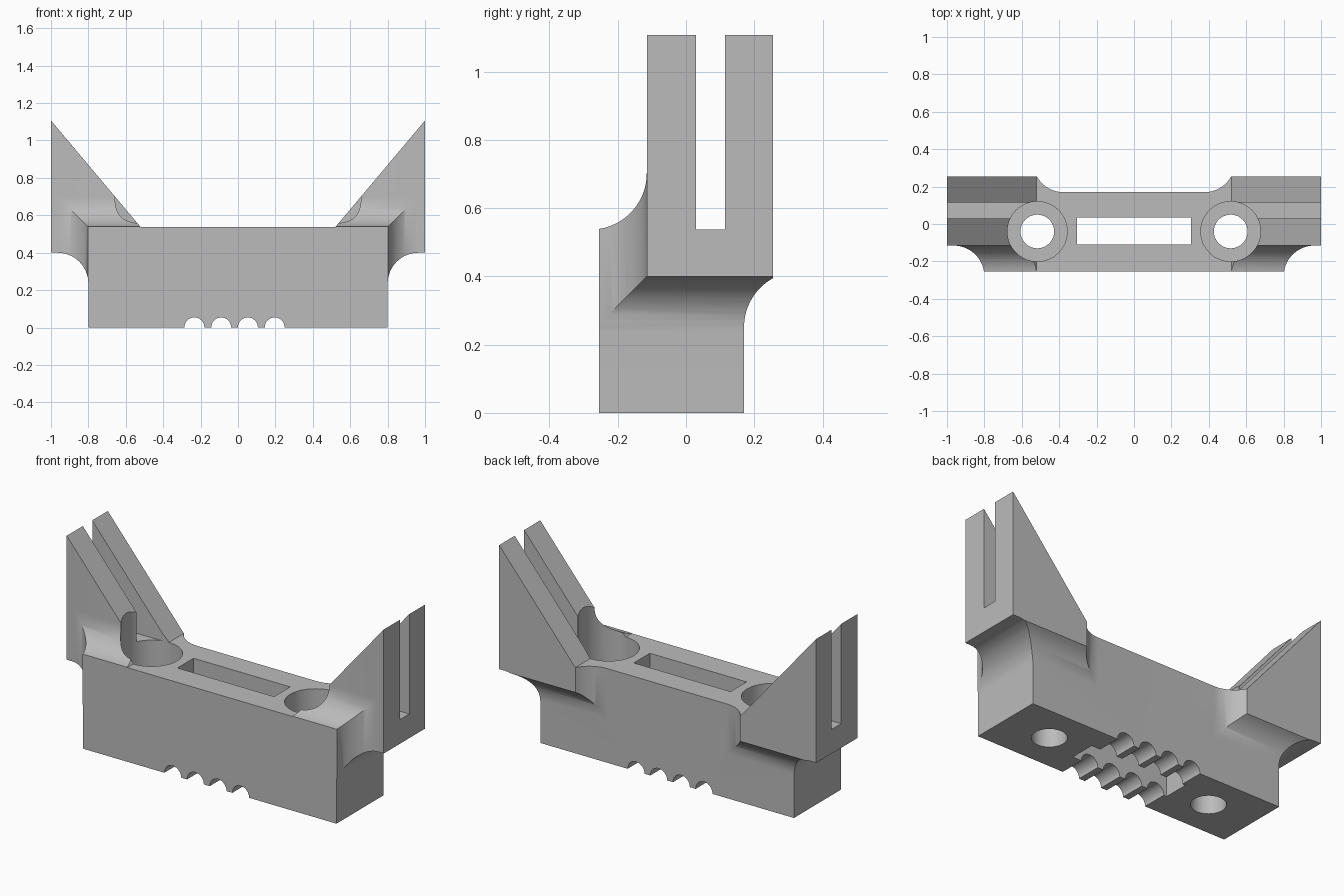
import bpy
import bmesh
from math import sin, cos, pi, sqrt

cube = bpy.data.objects.get("Cube")
if cube:
    bpy.data.objects.remove(cube)

TOP = 0.537       # height of the main block
R = 0.165         # fillet radius
STEPS = 14
FRONT, BACK = -0.255, 0.17
ARM_FRONT, ARM_BACK = -0.115, 0.255
BORE_X, BORE_Y = 0.517, -0.04


def make_object(name, bm):
    bmesh.ops.recalc_face_normals(bm, faces=bm.faces)
    mesh = bpy.data.meshes.new(name)
    bm.to_mesh(mesh)
    bm.free()
    ob = bpy.data.objects.new(name, mesh)
    bpy.context.collection.objects.link(ob)
    return ob


def loft(name, rings):
    """Closed solid through rings that have equal point counts."""
    bm = bmesh.new()
    rows = [[bm.verts.new(p) for p in ring] for ring in rings]
    n = len(rows[0])
    for a, b in zip(rows, rows[1:]):
        for i in range(n):
            j = (i + 1) % n
            bm.faces.new((a[i], a[j], b[j], b[i]))
    bm.faces.new(rows[0])
    bm.faces.new(rows[-1])
    return make_object(name, bm)


def box(name, x, y, z):
    return loft(name, [[(x[0], y[0], h), (x[1], y[0], h), (x[1], y[1], h), (x[0], y[1], h)] for h in z])


def upright(name, x, y, r, z):
    circle = [(x + r * cos(2 * pi * i / 64), y + r * sin(2 * pi * i / 64)) for i in range(64)]
    return loft(name, [[(u, v, h) for u, v in circle] for h in z])


def apply_modifier(ob, mod):
    bpy.ops.object.select_all(action="DESELECT")
    bpy.context.view_layer.objects.active = ob
    ob.select_set(True)
    bpy.ops.object.modifier_apply(modifier=mod.name)


def boolean(ob, other, operation):
    mod = ob.modifiers.new("cut", "BOOLEAN")
    mod.operation, mod.solver, mod.object = operation, "EXACT", other
    apply_modifier(ob, mod)
    bpy.data.objects.remove(other)


# Front outline of one half: block, sloped arm, rounded underside of the arm
outline = [(0, 0), (0, TOP), (0.52, TOP), (1, 1.107), (1, 0.4)]
for i in range(STEPS + 1):
    a = pi / 2 * (1 + i / STEPS)
    outline.append((0.965 + R * cos(a), 0.235 + R * sin(a)))
outline.append((0.8, 0))
bracket = loft("bracket", [[(x, y, z) for x, z in outline] for y in (-0.3, 0.3)])


# Depth envelope: flares in front of the arm and around its rear overhang
def section(y, x0, x1, z0, z1):
    return [(x0, y, z0), (x1, y, z0), (x1, y, z1), (x0, y, z1)]


rings = []
for i in range(STEPS + 1):
    y = FRONT + (ARM_FRONT - FRONT) * sin(pi / 2 * i / STEPS)
    e = R - sqrt(max(0, R * R - (y - ARM_FRONT + R) ** 2))
    rings.append(section(y, -0.1, 0.8 + e, -0.1, TOP + e))
rings.append(section(ARM_FRONT, -0.1, 1.1, -0.1, 1.3))
rings.append(section(BACK, -0.1, 1.1, -0.1, 1.3))
reach = sqrt(R * R - (BACK + R - ARM_BACK) ** 2)
for i in range(STEPS + 1):
    g = reach * (1 - i / STEPS)
    y = BACK + R - sqrt(R * R - (reach - g) ** 2)
    rings.append(section(y, 0.52 - g, 1.1, 0.395 - g, 1.3))
boolean(bracket, loft("envelope", rings), "INTERSECT")

# Open the middle plane and mirror
bm = bmesh.new()
bm.from_mesh(bracket.data)
middle = [f for f in bm.faces if all(abs(v.co.x) < 1e-4 for v in f.verts)]
bmesh.ops.delete(bm, geom=middle, context="FACES")
bm.to_mesh(bracket.data)
bm.free()
mirror = bracket.modifiers.new("mirror", "MIRROR")
mirror.merge_threshold = 0.0005
apply_modifier(bracket, mirror)

# Bolt holes, counterbores and the slots in the arms
for s in (-1, 1):
    boolean(bracket, upright("hole", s * BORE_X, BORE_Y, 0.09, (-0.1, 0.5)), "DIFFERENCE")
    boolean(bracket, upright("counterbore", s * BORE_X, BORE_Y, 0.16, (0.27, 1.3)), "DIFFERENCE")
    ends = sorted((s * 0.5, s * 1.1))
    boolean(bracket, box("arm_slot", ends, (0.03, 0.115), (TOP + 0.001, 1.3)), "DIFFERENCE")

# Central slot
boolean(bracket, box("centre_slot", (-0.305, 0.305), (-0.11, 0.035), (-0.1, 0.7)), "DIFFERENCE")

# Round grooves across the underside
for i in range(4):
    x = -0.233 + 0.143 * i
    circle = [(x + 0.053 * cos(2 * pi * k / 32), 0.053 * sin(2 * pi * k / 32) + 0.001) for k in range(32)]
    boolean(bracket, loft("groove", [[(u, y, v) for u, v in circle] for y in (-0.4, 0.4)]), "DIFFERENCE")

# Plain grey finish
grey = bpy.data.materials.new("grey")
grey.use_nodes = True
colour = (0.5, 0.5, 0.5, 1)
grey.diffuse_color = colour
grey.node_tree.nodes["Principled BSDF"].inputs["Base Color"].default_value = colour
bracket.data.materials.clear()
bracket.data.materials.append(grey)
for face in bracket.data.polygons:
    face.material_index = 0
bpy.ops.object.select_all(action="DESELECT")
bpy.context.view_layer.objects.active = bracket
bracket.select_set(True)
bpy.ops.object.shade_smooth_by_angle(angle=pi / 6)
